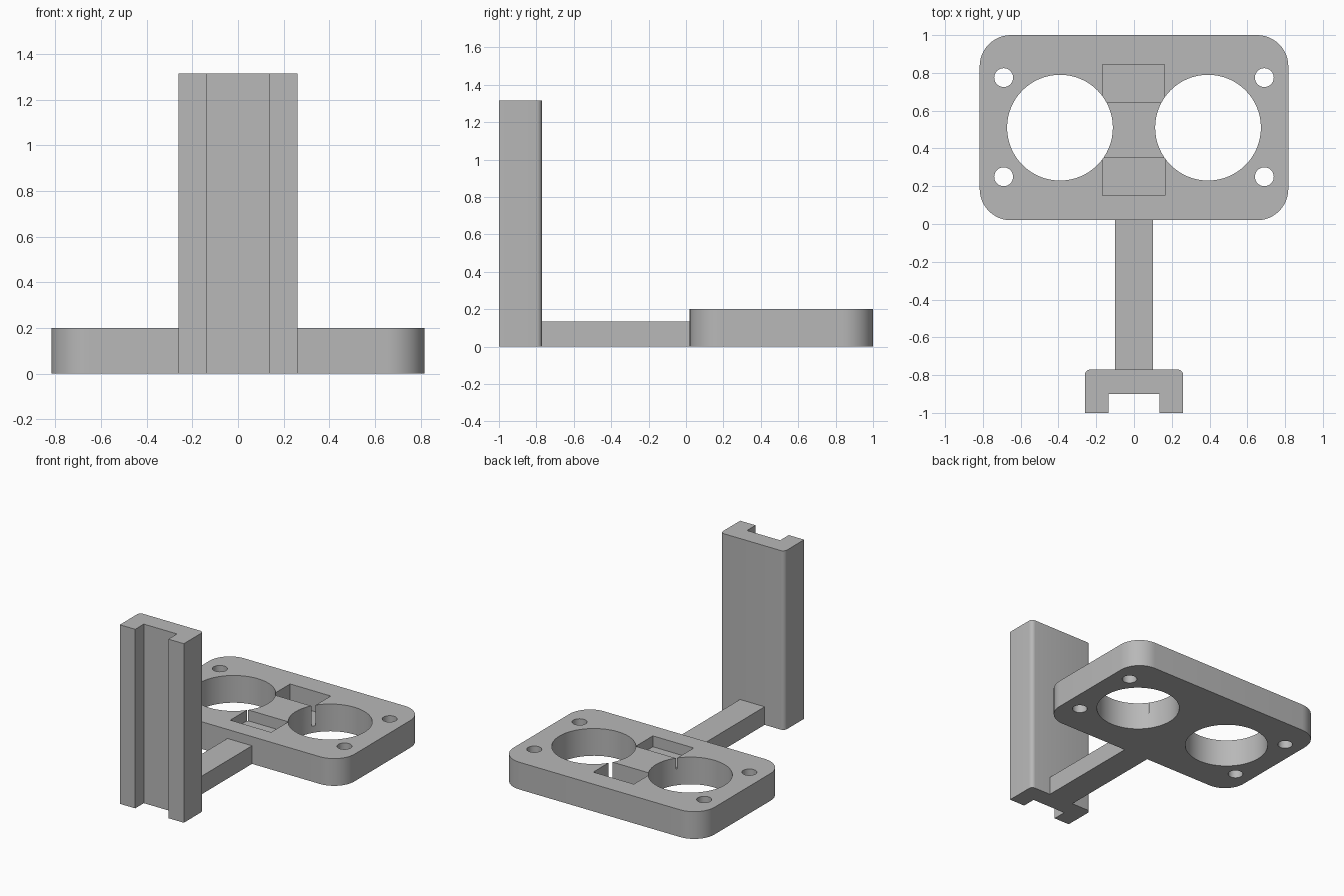
import bpy
import bmesh
from math import sin, cos, pi, radians

if "Cube" in bpy.data.objects:
    bpy.data.objects.remove(bpy.data.objects["Cube"], do_unlink=True)

grey = bpy.data.materials.new("plain grey")
grey.use_nodes = True
grey.diffuse_color = (0.48, 0.48, 0.48, 1)
grey.node_tree.nodes["Principled BSDF"].inputs["Base Color"].default_value = (0.48, 0.48, 0.48, 1)


def arc(cx, cy, r, start, sweep, steps):
    return [(cx + r * cos(start + sweep * i / steps), cy + r * sin(start + sweep * i / steps))
            for i in range(steps + 1)]


def circle(cx, cy, r, sides):
    return arc(cx, cy, r, 0, 2 * pi, sides)[:-1]


def rect(x0, x1, y0, y1):
    return [(x0, y0), (x1, y0), (x1, y1), (x0, y1)]


def extrude(name, outline, z0, z1):
    """Prism from a counter-clockwise plan outline."""
    bm = bmesh.new()
    face = bm.faces.new([bm.verts.new((x, y, z0)) for x, y in outline])
    top = bmesh.ops.extrude_face_region(bm, geom=[face])["geom"]
    bmesh.ops.translate(bm, vec=(0, 0, z1 - z0),
                        verts=[v for v in top if isinstance(v, bmesh.types.BMVert)])
    bmesh.ops.recalc_face_normals(bm, faces=bm.faces)
    mesh = bpy.data.meshes.new(name)
    bm.to_mesh(mesh)
    bm.free()
    mesh.materials.append(grey)
    obj = bpy.data.objects.new(name, mesh)
    bpy.context.collection.objects.link(obj)
    return obj


def activate(obj):
    bpy.ops.object.select_all(action="DESELECT")
    obj.select_set(True)
    bpy.context.view_layer.objects.active = obj


def cut(obj, outline, z0, z1):
    cutter = extrude("cutter", outline, z0, z1)
    cutter.hide_render = True
    mod = obj.modifiers.new("cut", "BOOLEAN")
    mod.operation = "DIFFERENCE"
    mod.solver = "EXACT"
    mod.object = cutter
    activate(obj)
    bpy.ops.object.modifier_apply(modifier=mod.name)
    bpy.data.objects.remove(cutter, do_unlink=True)


# Sensor plate with rounded corners
HALF, FRONT, BACK, R, TOP = 0.817, 0.02, 1.0, 0.165, 0.2
outline = []
for i, (x, y) in enumerate([(HALF - R, BACK - R), (R - HALF, BACK - R),
                            (R - HALF, FRONT + R), (HALF - R, FRONT + R)]):
    outline += arc(x, y, R, i * pi / 2, pi / 2, 12)
plate = extrude("sensor_plate", outline, 0, TOP)

# Large round openings and corner screw holes
for side in (-1, 1):
    cut(plate, circle(side * 0.392, 0.51, 0.28, 64), -0.1, 0.3)
    for y in (0.25, 0.775):
        cut(plate, circle(side * 0.69, y, 0.05, 32), -0.1, 0.3)

# Deep back pocket and shallow front pocket
cut(plate, rect(-0.168, 0.162, 0.643, 0.845), 0.05, 0.3)
cut(plate, rect(-0.168, 0.164, 0.15, 0.35), 0.12, 0.3)

# Connecting arm
arm = extrude("connecting_arm", rect(-0.1, 0.1, -0.77, FRONT), 0, 0.133)

# Upright channel, slotted at the front and rounded at the back
channel = [(-0.26, -1), (-0.135, -1), (-0.135, -0.9), (0.135, -0.9), (0.135, -1), (0.26, -1)]
channel += arc(0.23, -0.8, 0.03, 0, pi / 2, 6) + arc(-0.23, -0.8, 0.03, pi / 2, pi / 2, 6)
upright = extrude("upright_channel", channel, 0, 1.315)

for obj in (plate, arm, upright):
    activate(obj)
    bpy.ops.object.shade_smooth_by_angle(angle=radians(30))
